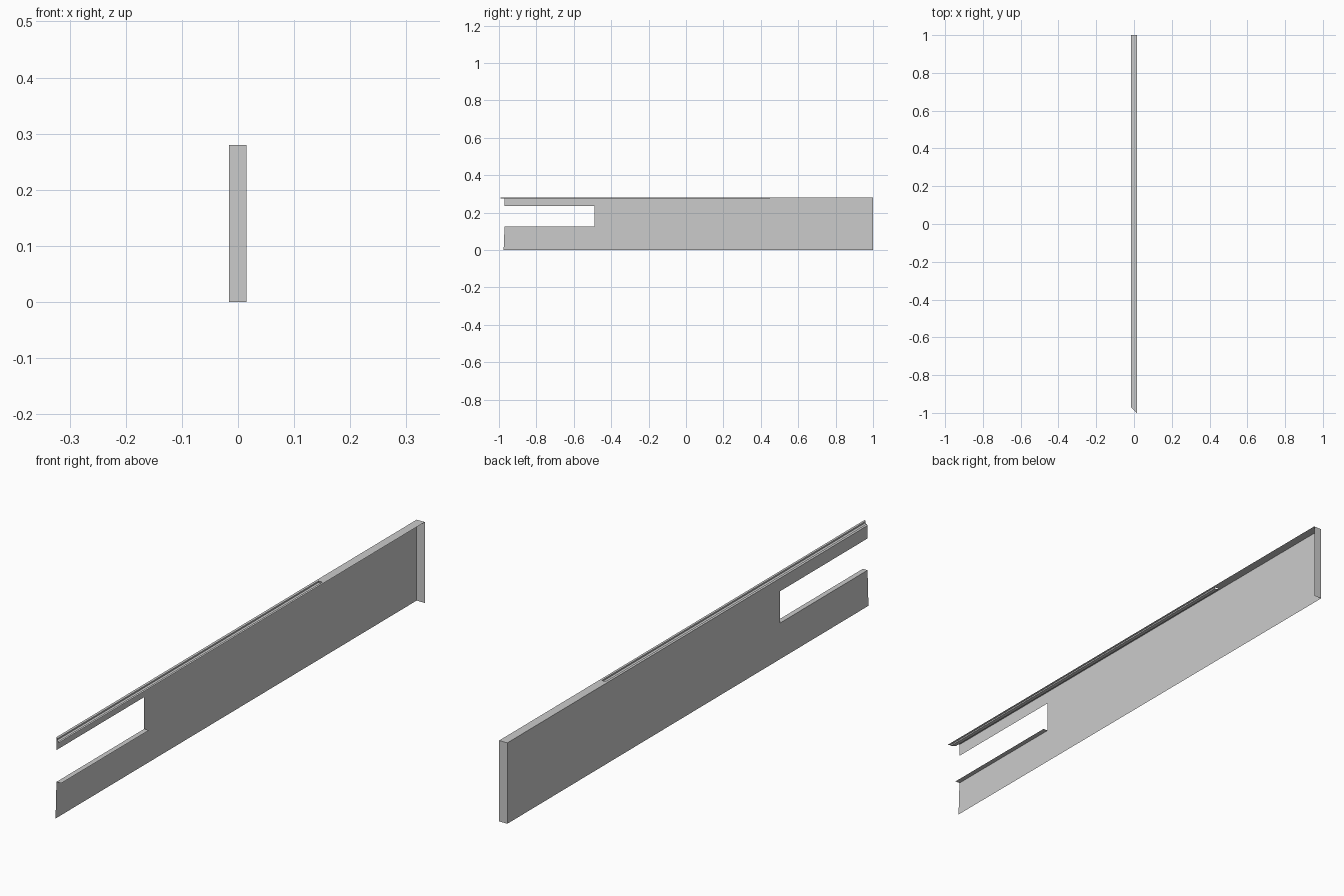
import bpy

if "Cube" in bpy.data.objects:
    bpy.data.objects.remove(bpy.data.objects["Cube"])

grey = bpy.data.materials.new("plain grey")
grey.diffuse_color = (0.6, 0.6, 0.6, 1)
grey.use_nodes = True
grey.node_tree.nodes["Principled BSDF"].inputs["Base Color"].default_value = grey.diffuse_color

L, R, TOP = -0.016, 0.015, 0.28      # left wall, right edge, top height
GL, GR, FLOOR = -0.007, 0.007, 0.275  # groove sides and floor
GROOVE_END, BACK = 0.45, 1.0


def front_y(x):
    """Slanted front end of the top strip."""
    return -0.97 - 0.03 * (x - L) / (R - L)


def sheet(name, polys):
    """Open sheet-metal part made of flat polygons."""
    verts, faces = [], []
    for poly in polys:
        faces.append(list(range(len(verts), len(verts) + len(poly))))
        verts += poly
    me = bpy.data.meshes.new(name)
    me.from_pydata(verts, [], faces)
    me.materials.append(grey)
    ob = bpy.data.objects.new(name, me)
    bpy.context.collection.objects.link(ob)
    return ob


def strip(a, b, y_end):
    """Lengthwise strip between two (x, z) points, from slanted front to y_end."""
    (xa, za), (xb, zb) = a, b
    return [(xa, front_y(xa), za), (xb, front_y(xb), zb), (xb, y_end, zb), (xa, y_end, za)]


# side wall with a slot open to the front
outline = [(-0.975, 0), (BACK, 0), (BACK, TOP), (-0.97, TOP),
           (-0.97, 0.235), (-0.49, 0.235), (-0.49, 0.125), (-0.97, 0.125)]
sheet("side_wall", [[(L, y, z) for y, z in outline]])

# end cap at the back
sheet("end_cap", [[(R, BACK, 0), (L, BACK, 0), (L, BACK, TOP), (R, BACK, TOP)]])

# top flange: plain at the back, with a shallow open-ended groove at the front
profile = [(L, TOP), (GL, TOP), (GL, FLOOR), (GR, FLOOR), (GR, TOP), (R, TOP)]
top = [strip(a, b, GROOVE_END) for a, b in zip(profile, profile[1:])]
top.append([(L, GROOVE_END, TOP), (R, GROOVE_END, TOP), (R, BACK, TOP), (L, BACK, TOP)])
sheet("top_flange", top)

# small ledge along the lower edge of the slot
sheet("slot_ledge", [[(L, -0.97, 0.125), (0.002, -0.97, 0.125),
                      (0.002, -0.49, 0.125), (L, -0.49, 0.125)]])
